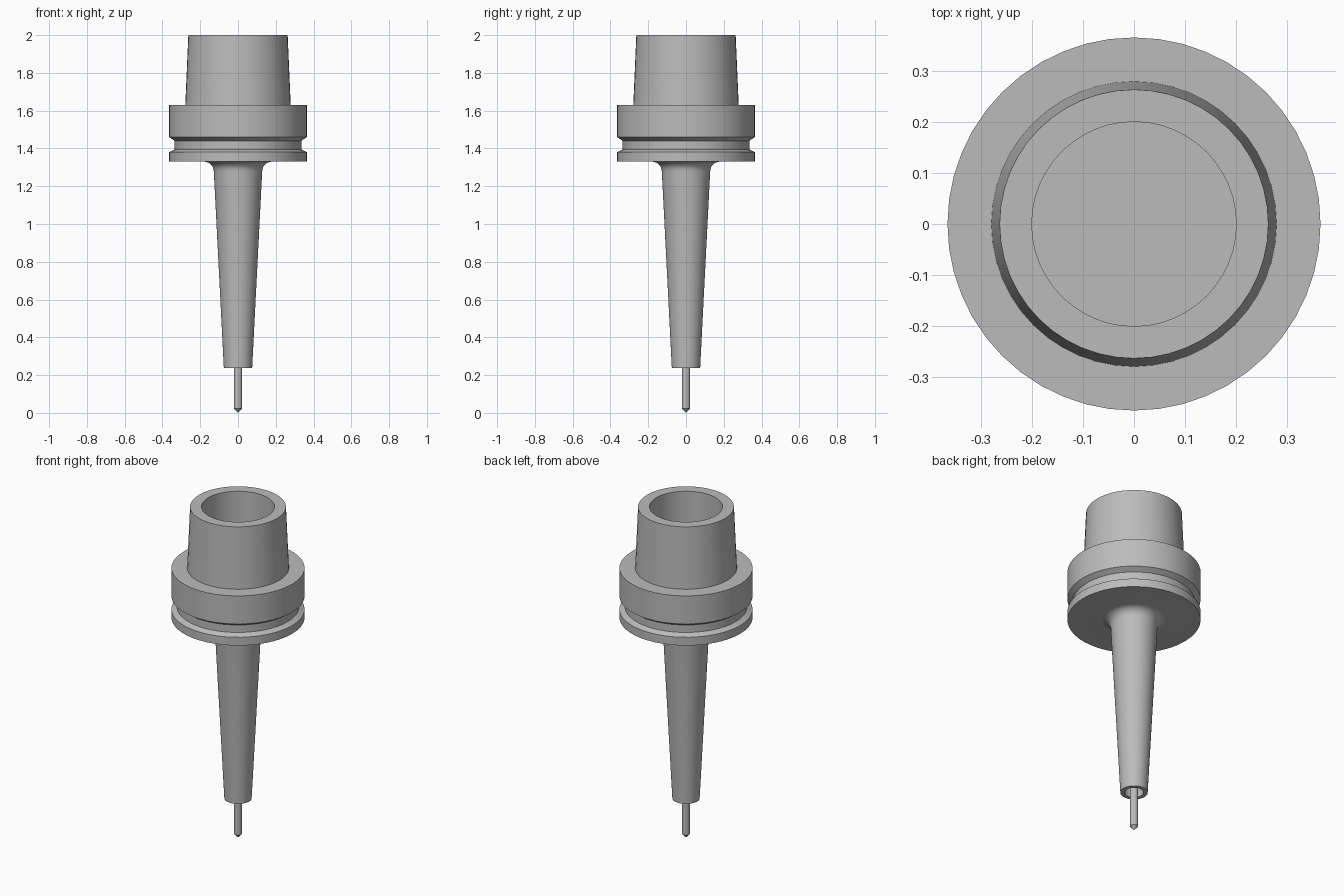
import bpy, bmesh, math

cube = bpy.data.objects.get("Cube")
if cube:
    bpy.data.objects.remove(cube, do_unlink=True)

steel = bpy.data.materials.new("steel grey")
steel.use_nodes = True
colour = (0.5, 0.5, 0.5, 1)
steel.diffuse_color = colour
steel.node_tree.nodes["Principled BSDF"].inputs["Base Color"].default_value = colour


def lathe(name, profile, sides=48):
    """Spin a (radius, height) profile around the z axis."""
    bm = bmesh.new()
    verts = [bm.verts.new((r, 0, z)) for r, z in profile]
    edges = [bm.edges.new(pair) for pair in zip(verts, verts[1:])]
    bmesh.ops.spin(bm, geom=verts + edges, cent=(0, 0, 0), axis=(0, 0, 1),
                   angle=math.tau, steps=sides, use_duplicate=False)
    bmesh.ops.remove_doubles(bm, verts=bm.verts, dist=0.0002)
    bmesh.ops.recalc_face_normals(bm, faces=bm.faces)
    mesh = bpy.data.meshes.new(name)
    bm.to_mesh(mesh)
    bm.free()
    mesh.materials.append(steel)
    obj = bpy.data.objects.new(name, mesh)
    bpy.context.collection.objects.link(obj)
    bpy.ops.object.select_all(action="DESELECT")
    obj.select_set(True)
    bpy.context.view_layer.objects.active = obj
    bpy.ops.object.shade_smooth_by_angle(angle=math.radians(25))
    return obj


# Rounded fillet where the tapered neck meets the flange
fillet = [(0.18 - 0.052 * math.cos(a), 1.278 + 0.052 * math.sin(a))
          for a in (math.pi / 2 * i / 8 for i in range(9))]

# Holder: blind socket, neck, flange with gripper groove, hollow taper
holder = [(0, 0.4), (0.052, 0.4), (0.052, 0.237), (0.075, 0.237)]
holder += fillet
holder += [(0.365, 1.33), (0.365, 1.38), (0.335, 1.395), (0.335, 1.44),
           (0.365, 1.46), (0.365, 1.63), (0.279, 1.63), (0.263, 2.0),
           (0.2, 2.0), (0.2, 1.6), (0, 1.6)]
lathe("tool_holder", holder)

# Slim cutter with a pointed tip
lathe("cutter", [(0, 0), (0.004, 0.004), (0.022, 0.024), (0.022, 0.4), (0, 0.4)], 32)
